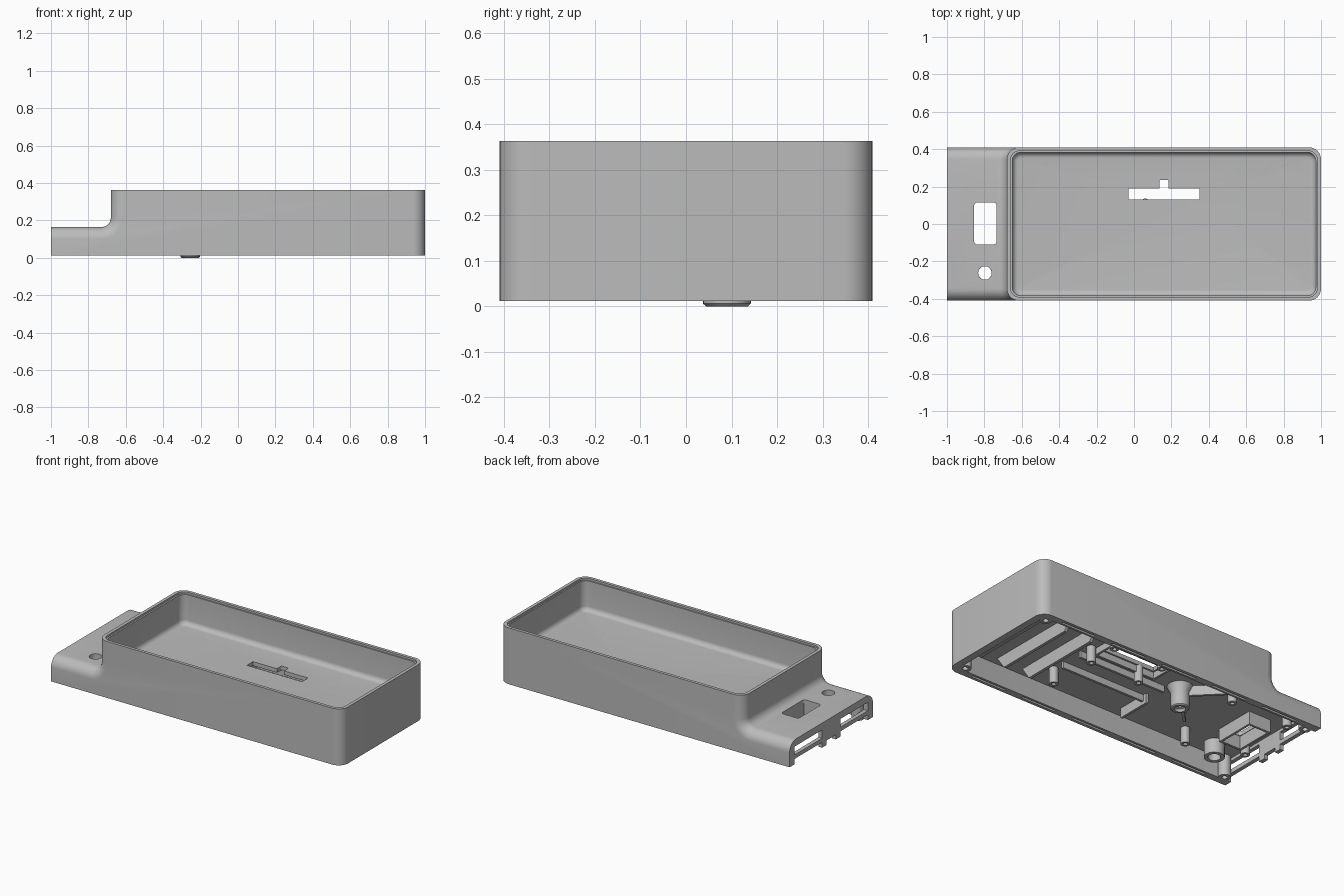
import bpy, bmesh, math
from mathutils import Vector

if "Cube" in bpy.data.objects:
    bpy.data.objects.remove(bpy.data.objects["Cube"])

grey = bpy.data.materials.new("plain grey plastic")
grey.use_nodes = True
COLOUR = (0.5, 0.5, 0.5, 1)
grey.diffuse_color = COLOUR
grey.node_tree.nodes["Principled BSDF"].inputs["Base Color"].default_value = COLOUR

BASE, TOP, FLOOR, CEIL = 0.012, 0.363, 0.165, 0.14
HALF_Y, TOWER = 0.41, -0.68


def finish(bm, name):
    bmesh.ops.recalc_face_normals(bm, faces=bm.faces)
    me = bpy.data.meshes.new(name)
    bm.to_mesh(me)
    bm.free()
    me.materials.append(grey)
    ob = bpy.data.objects.new(name, me)
    bpy.context.collection.objects.link(ob)
    return ob


def prism(bm, points, offset):
    """Extrude a closed outline of 3D points by an offset."""
    face = bm.faces.new([bm.verts.new(p) for p in points])
    new = bmesh.ops.extrude_face_region(bm, geom=[face])["geom"]
    bmesh.ops.translate(bm, verts=[g for g in new if isinstance(g, bmesh.types.BMVert)],
                        vec=Vector(offset))


def block(name, x0, x1, y0, y1, z0, z1, corner=0, foot=0):
    """Box with optional rounded upright corners and rounded lower edges."""
    bm = bmesh.new()
    prism(bm, [(x0, y0, z0), (x1, y0, z0), (x1, y1, z0), (x0, y1, z0)], (0, 0, z1 - z0))
    if corner:
        up = [e for e in bm.edges if abs(e.verts[0].co.z - e.verts[1].co.z) > 1e-4]
        bmesh.ops.bevel(bm, geom=up, offset=corner, segments=8, profile=0.5, affect='EDGES')
    if foot:
        low = [e for e in bm.edges if all(v.co.z < z0 + 1e-4 for v in e.verts)]
        bmesh.ops.bevel(bm, geom=low, offset=foot, segments=6, profile=0.5, affect='EDGES')
    return finish(bm, name)


def lathe(name, x, y, profile, sides=32):
    """Closed ring of (radius, height) points turned about an upright axis."""
    bm = bmesh.new()
    rings = []
    for i in range(sides):
        a = math.tau * i / sides
        rings.append([bm.verts.new((x + r * math.cos(a), y + r * math.sin(a), z))
                      for r, z in profile])
    n = len(profile)
    for i in range(sides):
        a, b = rings[i], rings[(i + 1) % sides]
        for j in range(n):
            k = (j + 1) % n
            bm.faces.new((a[j], b[j], b[k], a[k]))
    return finish(bm, name)


def disc(name, x, y, r, z0, z1):
    bm = bmesh.new()
    ring = [(x + r * math.cos(math.tau * i / 32), y + r * math.sin(math.tau * i / 32), z0)
            for i in range(32)]
    prism(bm, ring, (0, 0, z1 - z0))
    return finish(bm, name)


def carve(target, cutter):
    mod = target.modifiers.new("cut", 'BOOLEAN')
    mod.operation, mod.solver, mod.object = 'DIFFERENCE', 'EXACT', cutter
    bpy.context.view_layer.objects.active = target
    bpy.ops.object.modifier_apply(modifier=mod.name)
    bpy.data.objects.remove(cutter)


# Outer body: stepped side profile with a concave sweep, then rounded edges
R = 0.05
outline = [(1, BASE), (1, TOP), (TOWER, TOP)]
for i in range(9):
    a = i / 8 * math.pi / 2
    outline.append((TOWER - R + R * math.cos(a), FLOOR + R - R * math.sin(a)))
outline += [(-1, FLOOR), (-1, BASE)]
bm = bmesh.new()
prism(bm, [(x, -HALF_Y, z) for x, z in outline], (0, 2 * HALF_Y, 0))


def is_round_edge(e):
    p, q = (v.co for v in e.verts)
    mid = (p + q) / 2
    if abs(p.y - q.y) > 1e-4:
        return False
    right_end = abs(p.x - q.x) < 1e-4 and mid.x > 0.99
    step = mid.x < TOWER + 0.01 and mid.x > -0.999 and mid.z > FLOOR - 0.01
    return right_end or step


bmesh.ops.bevel(bm, geom=[e for e in bm.edges if is_round_edge(e)], offset=0.065,
                segments=8, profile=0.5, affect='EDGES', clamp_overlap=False)
body = finish(bm, "housing")

# Tray recess, lip step and underside hollow
carve(body, block("tray_cut", -0.65, 0.972, -0.383, 0.383, FLOOR, 0.5, 0.045, 0.03))
carve(body, block("lip_cut", -0.66, 0.98, -0.391, 0.391, TOP - 0.012, 0.5, 0.05))
carve(body, block("hollow_cut", -0.975, 0.955, -0.365, 0.365, -0.1, CEIL, 0.04))

# Connector slot, window and button hole through the top
carve(body, block("slot_cut", -0.03, 0.35, 0.13, 0.19, 0.05, 0.3))
carve(body, block("notch_cut", 0.135, 0.185, 0.17, 0.235, 0.05, 0.3, 0.008))
carve(body, block("window_cut", -0.855, -0.735, -0.11, 0.115, 0.05, 0.3, 0.018))
carve(body, disc("button_cut", -0.797, -0.262, 0.036, 0.05, 0.3))

# Ports and lower notches in the end wall
for s in (-1, 1):
    lo, hi = sorted((s * 0.09, s * 0.36))
    carve(body, block("port_cut", -1.1, -0.96, lo, hi, 0.07, 0.122))
    carve(body, block("notch_low_cut", -1.1, -0.96, lo, hi, -0.1, 0.045))
carve(body, block("middle_cut", -1.1, -0.96, -0.045, 0.045, -0.1, 0.04))

# Long shallow slots along the underside rim
for s in (-1, 1):
    for i in range(5):
        x = -0.72 + i * 0.36
        carve(body, block("rim_cut", x - 0.12, x + 0.12, s * 0.385 - 0.007,
                          s * 0.385 + 0.007, -0.1, 0.03))


def post(name, x, y, r, hole, low):
    lathe(name, x, y, [(r, CEIL + 0.005), (r, low), (hole, low), (hole, CEIL + 0.005)], 20)


# Corner screw sockets
for x in (-0.94, 0.925):
    for s in (-1, 1):
        post("corner_socket", x, s * 0.345, 0.035, 0.016, BASE)

# Board posts under the slot and under the shelf
for x in (0.06, 0.4):
    for y in (0.11, 0.31):
        post("slot_post", x, y, 0.026, 0.012, 0.04)
for x, y in ((0.41, -0.2), (-0.57, -0.24), (-0.9, -0.12), (-0.88, 0.26), (-0.48, 0.27)):
    post("board_post", x, y, 0.026, 0.012, 0.04)

# Button collar and large central boss that reaches the ground
post("button_collar", -0.797, -0.262, 0.058, 0.036, 0.05)
lathe("central_boss", -0.255, 0.09,
      [(0.075, CEIL + 0.005), (0.0525, 0.1), (0.0525, 0.006), (0.046, 0), (0.032, 0),
       (0.026, 0.015), (0.014, 0.02), (0.014, CEIL + 0.005)])

# Stiffening ribs across the wide end
for x in (0.52, 0.7, 0.88):
    bm = bmesh.new()
    prism(bm, [(x, -0.32, CEIL + 0.005), (x, -0.26, 0.06), (x, 0.26, 0.06),
               (x, 0.32, CEIL + 0.005)], (0.018, 0, 0))
    finish(bm, "cross_rib")

# Lengthwise ribs and a short divider
for y in (-0.12, 0.03):
    block("long_rib", -0.18, 0.42, y, y + 0.015, 0.1, CEIL + 0.005)
block("divider_rib", -0.17, -0.155, -0.3, -0.08, 0.08, CEIL + 0.005)

# Diagonal braces from the central boss
for angle in (135, 225):
    bm = bmesh.new()
    d = Vector((math.cos(math.radians(angle)), math.sin(math.radians(angle)), 0))
    n = Vector((-d.y, d.x, 0)) * 0.008
    c = Vector((-0.255, 0.09, 0.08))
    prism(bm, [c + d * 0.05 - n, c + d * 0.28 - n, c + d * 0.28 + n, c + d * 0.05 + n],
          (0, 0, CEIL - 0.075))
    finish(bm, "diagonal_brace")


def frame(name, x0, x1, y0, y1, low, t=0.014):
    """Four thin walls around an opening."""
    for xa, xb, ya, yb in ((x0 - t, x0, y0 - t, y1 + t), (x1, x1 + t, y0 - t, y1 + t),
                           (x0, x1, y0 - t, y0), (x0, x1, y1, y1 + t)):
        block(name, xa, xb, ya, yb, low, CEIL + 0.005)


frame("slot_frame", -0.04, 0.36, 0.12, 0.245, 0.1)
frame("window_frame", -0.858, -0.732, -0.113, 0.118, 0.06)

# Smooth curves, crisp edges
for ob in bpy.context.collection.objects:
    if ob.type == 'MESH' and grey.name in ob.data.materials:
        bpy.ops.object.select_all(action='DESELECT')
        ob.select_set(True)
        bpy.context.view_layer.objects.active = ob
        bpy.ops.object.shade_smooth_by_angle(angle=math.radians(30))
